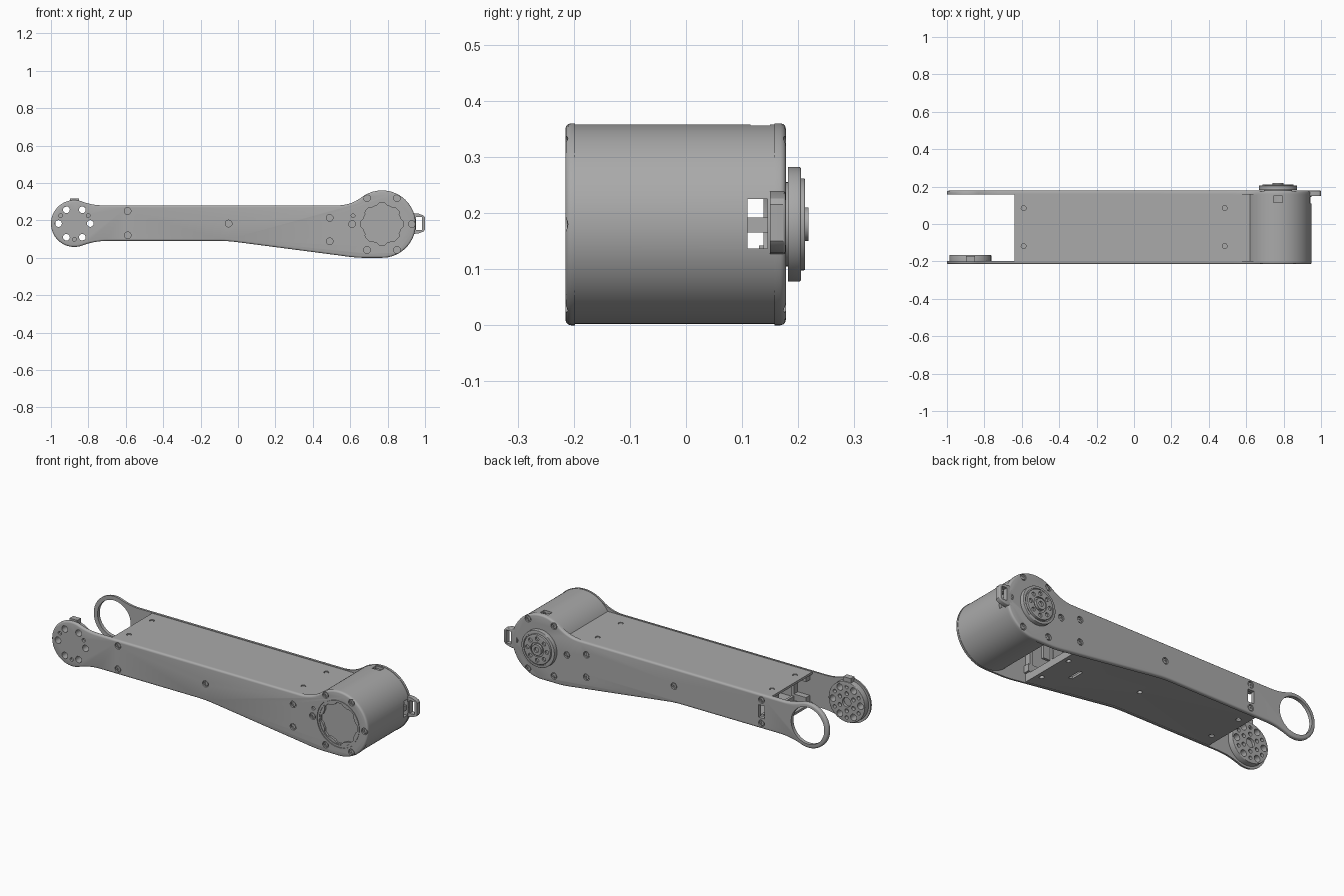
import bpy, bmesh
from math import sin, cos, pi, radians
from mathutils import Vector, Matrix

if "Cube" in bpy.data.objects:
    bpy.data.objects.remove(bpy.data.objects["Cube"], do_unlink=True)

grey = bpy.data.materials.new("satin grey")
grey.use_nodes = True
grey.diffuse_color = (0.4, 0.4, 0.4, 1)
grey.node_tree.nodes["Principled BSDF"].inputs["Base Color"].default_value = (0.4, 0.4, 0.4, 1)

BIG, SMALL = (0.77, 0.18), (-0.875, 0.183)   # pivot centres (x, z)
FRONT, FRONT_IN, BACK_IN, BACK = -0.215, -0.198, 0.158, 0.178
parts = []


def arc(c, r, a0, a1, n):
    return [(c[0] + r * cos(radians(a0 + (a1 - a0) * i / n)),
             c[1] + r * sin(radians(a0 + (a1 - a0) * i / n))) for i in range(n + 1)]


def circle(c, r, n=32):
    return arc(c, r, 0, 360, n)[:-1]


def bend(a, b, c, n=8):
    a, b, c = Vector(a), Vector(b), Vector(c)
    return [tuple(a * (1 - t) ** 2 + b * 2 * t * (1 - t) + c * t * t)
            for t in (i / n for i in range(n + 1))]


def rect(x0, x1, z0, z1):
    return [(x0, z0), (x1, z0), (x1, z1), (x0, z1)]


def ring_points(c, r, count, start=0):
    return arc(c, r, start, start + 360, count)[:-1]


def prism(bm, outline, y0, y1, axis="y", bevel=0.0):
    """Extrude an outline from y0 to y1; the rim at y1 may be rounded."""
    to = (lambda p, h: (p[0], h, p[1])) if axis == "y" else (lambda p, h: (p[0], p[1], h))
    low = [bm.verts.new(to(p, y0)) for p in outline]
    high = [bm.verts.new(to(p, y1)) for p in outline]
    n = len(outline)
    faces = [bm.faces.new(low), bm.faces.new(high[::-1])]
    faces += [bm.faces.new((low[i], high[i], high[(i + 1) % n], low[(i + 1) % n])) for i in range(n)]
    bmesh.ops.recalc_face_normals(bm, faces=faces)
    if bevel:
        bmesh.ops.bevel(bm, geom=list(faces[1].edges), offset=bevel, segments=3,
                        profile=0.5, affect="EDGES")


def make(name, *prisms):
    bm = bmesh.new()
    for p in prisms:
        prism(bm, *p)
    mesh = bpy.data.meshes.new(name)
    bm.to_mesh(mesh)
    bm.free()
    mesh.materials.append(grey)
    ob = bpy.data.objects.new(name, mesh)
    bpy.context.collection.objects.link(ob)
    parts.append(ob)
    return ob


def cut(ob, *prisms):
    """Subtract separate prisms from a part and discard the cutter."""
    cutter = make("cutter", *prisms)
    parts.remove(cutter)
    mod = ob.modifiers.new("holes", "BOOLEAN")
    mod.operation, mod.solver, mod.object = "DIFFERENCE", "EXACT", cutter
    bpy.context.view_layer.update()
    mesh = bpy.data.meshes.new_from_object(ob.evaluated_get(bpy.context.evaluated_depsgraph_get()))
    ob.modifiers.clear()
    ob.data = mesh
    bpy.data.objects.remove(cutter, do_unlink=True)


# Side plate outline: two round ends joined by a tapering bar
outline = (arc(BIG, 0.18, -90, 125, 44)
           + bend((0.655, 0.319), (0.60, 0.28), (0.53, 0.28))
           + bend((-0.72, 0.28), (-0.777, 0.28), (-0.832, 0.300))
           + arc(SMALL, 0.125, 74, 286, 40)
           + bend((-0.832, 0.066), (-0.766, 0.09), (-0.70, 0.09))
           + bend((-0.10, 0.09), (-0.05, 0.09), (0.0, 0.083), 4)
           + bend((0.56, 0.010), (0.61, 0.002), (0.66, 0.0), 4))

front = make("front_side_plate", (outline, FRONT_IN, FRONT, "y", 0.010))
back = make("back_side_plate", (outline, BACK_IN, BACK, "y", 0.010))

# Screw positions shared by both plates
bar_screws = [(-0.59, 0.25), (-0.59, 0.12), (-0.05, 0.183), (0.49, 0.213), (0.49, 0.088)]
screws = bar_screws + ring_points(BIG, 0.16, 6)
cut(front, *[(circle(p, 0.018, 20), FRONT - 0.02, FRONT + 0.009) for p in screws],
    *[(circle(p, 0.018, 20), FRONT - 0.02, FRONT_IN + 0.02) for p in ring_points(SMALL, 0.085, 6)],
    *[(circle(p, 0.010, 16), FRONT - 0.02, FRONT + 0.012) for p in ring_points(SMALL, 0.085, 3, 30)],
    (circle((0.615, 0.225), 0.010, 16), FRONT - 0.02, FRONT + 0.009),
    (circle(BIG, 0.132, 64), FRONT - 0.02, FRONT + 0.005))
cut(back, *[(circle(p, 0.018, 20), BACK + 0.02, BACK - 0.009) for p in screws],
    (circle(SMALL, 0.102, 64), 0.1, 0.25),
    (rect(-0.61, -0.572, 0.15, 0.22), 0.1, 0.25))

for name, ps, y0, y1 in (("front_screws", screws, FRONT + 0.012, FRONT + 0.003),
                         ("back_screws", screws, BACK - 0.012, BACK - 0.003)):
    ob = make(name, *[(circle(p, 0.013, 20), y0, y1) for p in ps])
    cut(ob, *[(circle(p, 0.006, 6), y1 - 0.004, y1 + 0.004) for p in ps])

# Lobed opening for the motor in the front plate
lobes = [(BIG[0] + r * cos(a), BIG[1] + r * sin(a)) for a, r in
         ((2 * pi * i / 96, 0.108 + 0.008 * max(-0.6, min(0.6, 1.6 * cos(8 * 2 * pi * i / 96))))
          for i in range(96))]
cut(front, (lobes, FRONT - 0.02, FRONT_IN + 0.02))
rim = make("motor_rim", (circle(BIG, 0.126, 64), FRONT + 0.010, FRONT + 0.002))
cut(rim, (circle(BIG, 0.119, 64), FRONT - 0.02, FRONT + 0.03))

# Motor inside the drum
make("motor_body", (circle(BIG, 0.135, 64), FRONT_IN + 0.004, 0.10))

# Hollow drum around the motor, open toward the bar
drum = make("motor_drum", (circle(BIG, 0.178, 96), FRONT_IN, BACK_IN))
cut(drum, (circle(BIG, 0.163, 96), -0.4, 0.4))
cut(drum, (rect(0.50, 0.68, 0.04, 0.255), FRONT_IN + 0.03, BACK_IN - 0.02),
    (rect(0.88, 1.0, 0.137, 0.225), 0.11, 0.145),
    (rect(0.745, 0.795, 0.33, 0.38), 0.115, 0.15))
make("drum_window_latch", (rect(0.928, 0.938, 0.165, 0.192), 0.11, 0.145))

# Output flange on the back of the drum
flange = make("output_flange", (circle(BIG, 0.102, 64), 0.182, 0.205, "y", 0.003))
cut(flange, (circle(BIG, 0.088, 64), 0.200, 0.23))
make("flange_neck", (circle(BIG, 0.075, 48), 0.17, 0.19))
face = make("output_face", (circle(BIG, 0.082, 64), 0.195, 0.212, "y", 0.002))
cut(face, *[(circle(p, 0.011, 16), 0.203, 0.23) for p in ring_points(BIG, 0.06, 8)],
    (circle(BIG, 0.040, 32), 0.204, 0.23))
hub = make("output_hub", (circle(BIG, 0.030, 32), 0.20, 0.218))
cut(hub, (circle(BIG, 0.014, 20), 0.207, 0.23))

# Cable loop at the drum end
loop = make("cable_loop", ([(0.92, 0.125), (0.965, 0.13), (0.992, 0.140), (1.0, 0.150),
                            (1.0, 0.215), (0.992, 0.226), (0.965, 0.236), (0.92, 0.24)],
                           0.150, BACK, "y", 0.005))
cut(loop, (rect(0.953, 0.984, 0.148, 0.219), 0.1, 0.25))

# Bearing disc on the inside of the front plate
disc = make("joint_disc", (circle(SMALL, 0.112, 64), FRONT_IN - 0.004, -0.165, "y", 0.003))
cut(disc, *[(circle(p, 0.018, 20), -0.3, 0) for p in ring_points(SMALL, 0.085, 6)],
    *[(circle(p, 0.010, 16), -0.19, 0) for p in ring_points(SMALL, 0.085, 6, 30)],
    *[(circle(p, 0.011, 16), -0.185, 0) for p in ring_points(SMALL, 0.048, 6, 30)],
    (circle(SMALL, 0.026, 24), -0.180, 0))
make("joint_tab", (rect(-0.897, -0.850, 0.27, 0.318), FRONT_IN - 0.004, -0.170))

# Top and bottom covers with screw holes
cover_holes = [(x, y) for x in (-0.59, 0.485) for y in (0.085, -0.118)]
top = make("top_cover", (rect(-0.64, 0.625, 0.264, 0.277), FRONT_IN, BACK_IN))
cut(top, *[(circle(p, 0.013, 20), 0.268, 0.30, "z") for p in cover_holes])
bottom = make("bottom_cover", ([(-0.64, 0.094), (-0.05, 0.094), (0.52, 0.019), (0.52, 0.032),
                                (-0.05, 0.107), (-0.64, 0.107)], FRONT_IN, BACK_IN))
cut(bottom, *[(circle(p, 0.013, 20), -0.1, 0.2, "z") for p in cover_holes + [(-0.05, -0.017)]],
    (rect(0.34, 0.365, -0.06, 0.02), -0.1, 0.2, "z"))
make("cover_screws", *[(circle(p, 0.009, 16), 0.266, 0.274, "z") for p in cover_holes])

# Inner frame: windowed bulkheads, side rails and corner blocks
for name, x, z0 in (("joint_bulkhead", -0.55, 0.10), ("motor_bulkhead", 0.505, 0.03)):
    wall = make(name, (rect(x, x + 0.014, z0, 0.27), FRONT_IN, BACK_IN))
    cut(wall, *[(rect(x - 0.05, x + 0.05, z0 + 0.03, 0.24), y0, y1)
                for y0, y1 in ((-0.165, -0.035), (0.0, 0.146))])
for name, y0, y1 in (("front_corner_blocks", FRONT_IN, -0.165), ("back_corner_blocks", 0.13, BACK_IN)):
    make(name, *[(rect(-0.625, -0.55, z0, z0 + 0.036), y0, y1) for z0 in (0.106, 0.229)],
         *[(rect(0.46, 0.53, z0, z0 + 0.04), y0, y1) for z0 in (0.065, 0.225)])
make("frame_rib", (rect(-0.55, -0.48, 0.105, 0.265), -0.03, -0.015),
     (rect(0.44, 0.56, 0.06, 0.265), -0.03, -0.015))

for ob in bpy.context.selected_objects:
    ob.select_set(False)
for ob in parts:
    ob.select_set(True)
bpy.context.view_layer.objects.active = parts[0]
bpy.ops.object.shade_smooth_by_angle(angle=radians(32))
